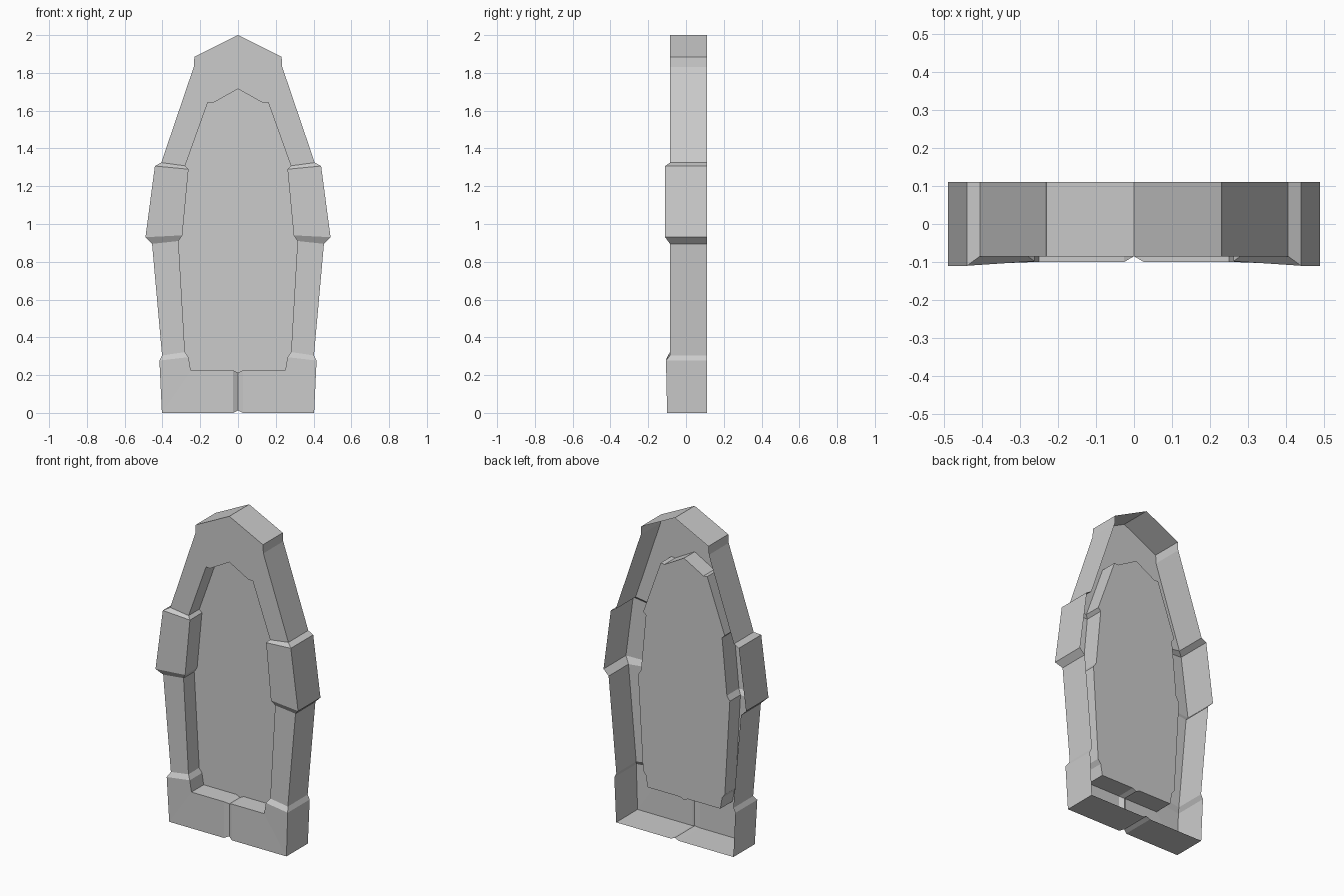
import bpy
import bmesh

if "Cube" in bpy.data.objects:
    bpy.data.objects.remove(bpy.data.objects["Cube"])

BACK, PANEL = 0.11, 0.02   # rear rim depth, recessed panel depth

# Right half of the frame, bottom centre up to the apex:
# outer x, z, front y  |  inner x, z, front y
STATIONS = [
    (0.000, 0.012, -0.085, 0.000, 0.213, -0.085),   # groove in the sill
    (0.026, 0.000, -0.100, 0.026, 0.225, -0.100),
    (0.403, 0.000, -0.100, 0.250, 0.225, -0.100),   # foot block
    (0.416, 0.277, -0.106, 0.262, 0.295, -0.100),
    (0.402, 0.304, -0.085, 0.281, 0.322, -0.085),   # lower jamb
    (0.455, 0.895, -0.085, 0.315, 0.910, -0.085),
    (0.490, 0.930, -0.110, 0.295, 0.940, -0.098),   # raised middle block
    (0.440, 1.307, -0.110, 0.262, 1.290, -0.098),
    (0.406, 1.325, -0.085, 0.280, 1.308, -0.085),   # upper jamb
    (0.234, 1.832, -0.085, 0.160, 1.643, -0.085),
    (0.231, 1.885, -0.085, 0.134, 1.640, -0.085),   # pointed crown
    (0.000, 2.000, -0.085, 0.000, 1.715, -0.085),
]


def make_mirrored(name, bm):
    """Turn a right-half bmesh into an object mirrored across x = 0."""
    mesh = bpy.data.meshes.new(name)
    bm.to_mesh(mesh)
    bm.free()
    obj = bpy.data.objects.new(name, mesh)
    bpy.context.collection.objects.link(obj)
    mirror = obj.modifiers.new("Mirror", 'MIRROR')
    mirror.use_axis[0] = True
    mirror.use_clip = True
    return obj


# Frame: outer wall, front face and inner reveal, open at the back
bm = bmesh.new()
rows = [
    [bm.verts.new((ox, BACK, oz)) for ox, oz, oy, ix, iz, iy in STATIONS],
    [bm.verts.new((ox, oy, oz)) for ox, oz, oy, ix, iz, iy in STATIONS],
    [bm.verts.new((ix, iy, iz)) for ox, oz, oy, ix, iz, iy in STATIONS],
    [bm.verts.new((ix, PANEL, iz)) for ox, oz, oy, ix, iz, iy in STATIONS],
]
for a, b in zip(rows, rows[1:]):
    for i in range(len(STATIONS) - 1):
        bm.faces.new((a[i], a[i + 1], b[i + 1], b[i]))
make_mirrored("window_frame", bm)

# Panel: flat sheet closing the opening
bm = bmesh.new()
bm.faces.new([bm.verts.new((s[3], PANEL, s[4])) for s in STATIONS])
make_mirrored("window_panel", bm)
